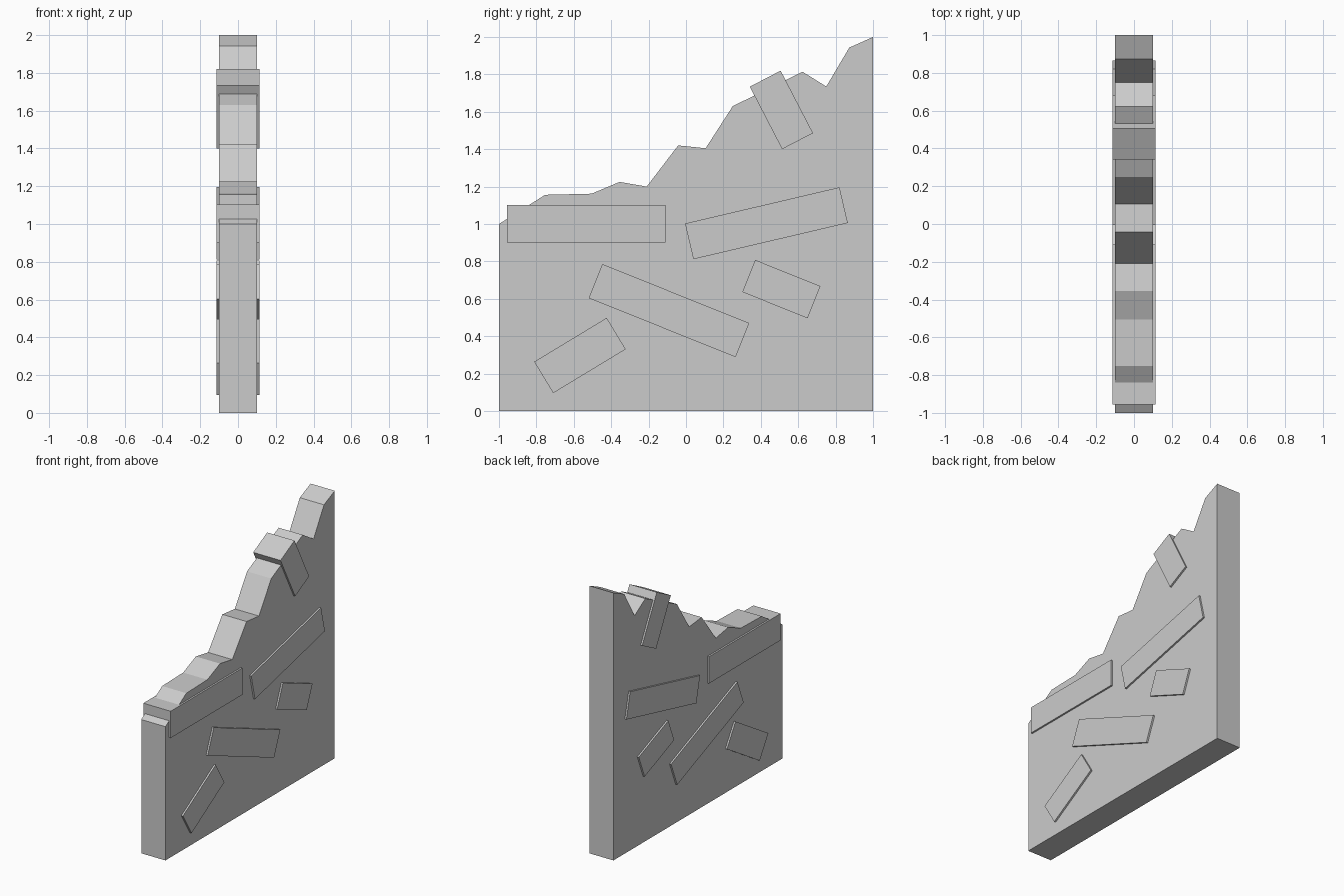
import bpy, bmesh
from math import radians

if "Cube" in bpy.data.objects:
    bpy.data.objects.remove(bpy.data.objects["Cube"])

# Wall slab: broken-top silhouette in the YZ plane, extruded along x
TOP = [(-1, 1.0), (-0.753, 1.156), (-0.505, 1.162), (-0.355, 1.225), (-0.21, 1.2),
       (-0.042, 1.42), (0.105, 1.405), (0.25, 1.63), (0.623, 1.814),
       (0.75, 1.735), (0.873, 1.943), (1, 2.0)]
HALF = 0.1
bm = bmesh.new()
face = bm.faces.new([bm.verts.new((-HALF, y, z)) for y, z in [(-1, 0)] + TOP + [(1, 0)]])
ext = bmesh.ops.extrude_face_region(bm, geom=[face])
bmesh.ops.translate(bm, vec=(2 * HALF, 0, 0),
                    verts=[v for v in ext["geom"] if isinstance(v, bmesh.types.BMVert)])
bmesh.ops.recalc_face_normals(bm, faces=bm.faces)
mesh = bpy.data.meshes.new("broken_wall")
bm.to_mesh(mesh)
bm.free()
bpy.context.collection.objects.link(bpy.data.objects.new("broken_wall", mesh))

# Bricks passing through the wall: centre y, centre z, length, height, tilt
BRICKS = [
    (-0.533, 1.002, 0.847, 0.200, 0),
    (0.430, 1.004, 0.848, 0.196, 13.2),
    (-0.091, 0.537, 0.846, 0.196, -21.9),
    (0.510, 0.652, 0.376, 0.185, -21.9),
    (-0.567, 0.297, 0.453, 0.196, 31.2),
    (0.510, 1.610, 0.376, 0.186, -62.6),
]
for i, (y, z, length, height, tilt) in enumerate(BRICKS, 1):
    bpy.ops.mesh.primitive_cube_add(size=1, location=(0, y, z), rotation=(radians(tilt), 0, 0))
    brick = bpy.context.object
    brick.name = f"brick_{i}"
    brick.scale = (0.226, length, height)
